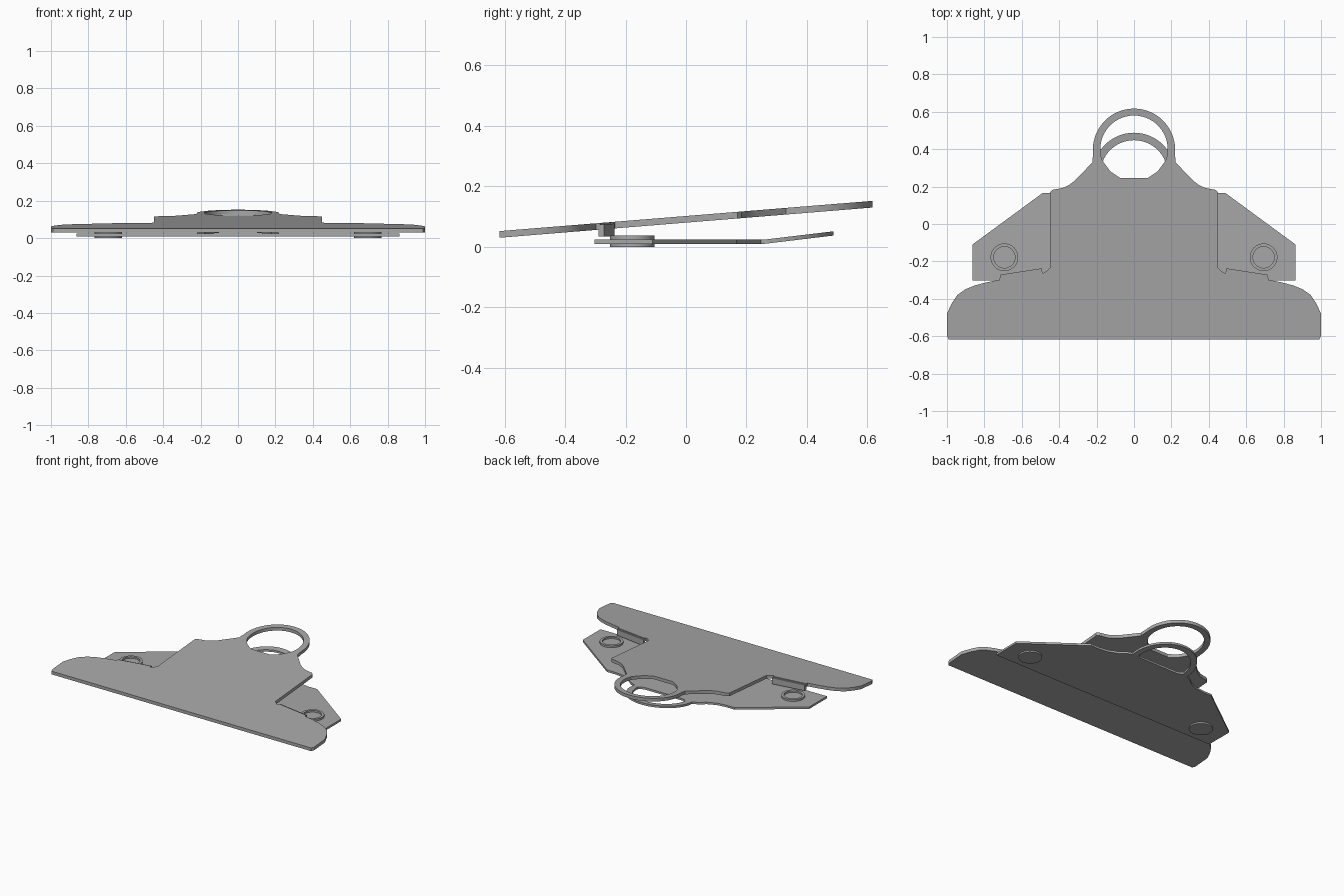
import bpy, bmesh, math

if "Cube" in bpy.data.objects:
    bpy.data.objects.remove(bpy.data.objects["Cube"])

steel = bpy.data.materials.new("dark_steel")
steel.diffuse_color = (0.39, 0.39, 0.39, 1)
steel.use_nodes = True
steel.node_tree.nodes["Principled BSDF"].inputs["Base Color"].default_value = steel.diffuse_color


def arc(cy, r, a0, a1, n):
    """Points on a circle centred on (0, cy), angles in degrees."""
    return [(r * math.cos(math.radians(a0 + (a1 - a0) * i / n)),
             cy + r * math.sin(math.radians(a0 + (a1 - a0) * i / n))) for i in range(n + 1)]


def finish(bm, name):
    """Store the half mesh as an object and mirror it across x = 0."""
    me = bpy.data.meshes.new(name)
    bm.to_mesh(me)
    bm.free()
    me.materials.append(steel)
    me.shade_smooth()
    me.set_sharp_from_angle(angle=math.radians(30))
    ob = bpy.data.objects.new(name, me)
    bpy.context.collection.objects.link(ob)
    mir = ob.modifiers.new("mirror", 'MIRROR')
    mir.use_clip = True
    return ob


def plate(name, pts, thick, height, bend=None):
    """Extrude a half outline; height(y) gives the underside level."""
    bm = bmesh.new()
    face = bm.faces.new([bm.verts.new((0 if abs(x) < 1e-6 else x, y, 0)) for x, y in pts])
    ext = bmesh.ops.extrude_face_region(bm, geom=[face])
    for v in ext["geom"]:
        if isinstance(v, bmesh.types.BMVert):
            v.co.z = thick
    bmesh.ops.recalc_face_normals(bm, faces=bm.faces)
    if bend is not None:
        bmesh.ops.bisect_plane(bm, geom=bm.verts[:] + bm.edges[:] + bm.faces[:],
                               plane_co=(0, bend, 0), plane_no=(0, 1, 0))
    # Remove the walls on the mirror plane
    inner = [f for f in bm.faces if all(abs(v.co.x) < 1e-5 for v in f.verts)]
    bmesh.ops.delete(bm, geom=inner, context='FACES')
    for v in bm.verts:
        v.co.z += height(v.co.y)
    return finish(bm, name)


def top_level(y):
    return 0.03 + (y + 0.617) * 0.081


# Upper jaw: wide lip, narrow body, shoulders and finger ring
upper = [(0, -0.617), (0.99, -0.617), (1.0, -0.6), (1.0, -0.48), (0.975, -0.425),
         (0.945, -0.38), (0.9, -0.348), (0.85, -0.328), (0.78, -0.31), (0.72, -0.298),
         (0.717, -0.284), (0.492, -0.25), (0.488, -0.263), (0.475, -0.258),
         (0.45, -0.235), (0.45, 0.17), (0.435, 0.183), (0.38, 0.193), (0.345, 0.21),
         (0.315, 0.233), (0.27, 0.28), (0.222, 0.33)]
upper += arc(0.397, 0.22, -5, 90, 16)
upper += arc(0.4, 0.18, 90, -18, 16)
upper += [(0.155, 0.32), (0.125, 0.28), (0.072, 0.245), (0, 0.245)]
plate("upper_jaw", upper, 0.022, top_level)

# Lower plate: wings for the rivets and a smaller ring bent upward
BEND = 0.26
lower = [(0, -0.302), (0.864, -0.302), (0.864, -0.11), (0.487, 0.167), (0.42, 0.167),
         (0.36, 0.175), (0.3, 0.2), (0.255, 0.235)]
lower += arc(0.268, 0.22, -5, 90, 16)
lower += arc(0.268, 0.18, 90, 0, 14)
lower += [(0.165, 0.252), (0.14, 0.245), (0, 0.245)]
plate("lower_plate", lower, 0.014, lambda y: 0.01 + max(0, y - BEND) * 0.12, BEND)

# Hinge tabs folded down from the upper jaw
bm = bmesh.new()
bot, top = [], []
for x, y in [(0.492, -0.256), (0.715, -0.29), (0.715, -0.271), (0.492, -0.237)]:
    bot.append(bm.verts.new((x, y, 0.034)))
    top.append(bm.verts.new((x, y, top_level(y) + 0.016)))
bm.faces.new(bot)
bm.faces.new(top)
for i in range(4):
    j = (i + 1) % 4
    bm.faces.new((bot[i], bot[j], top[j], top[i]))
bmesh.ops.recalc_face_normals(bm, faces=bm.faces)
finish(bm, "hinge_tabs")

# Hollow rivets with a raised rim
bm = bmesh.new()
prof = [(0, 0), (0.074, 0), (0.074, 0.037), (0.057, 0.037), (0.057, 0.026), (0, 0.026)]
verts = [bm.verts.new((0.693 + r, -0.178, z)) for r, z in prof]
edges = [bm.edges.new(p) for p in zip(verts, verts[1:])]
bmesh.ops.spin(bm, geom=verts + edges, cent=(0.693, -0.178, 0), axis=(0, 0, 1),
               angle=math.tau, steps=32)
bmesh.ops.remove_doubles(bm, verts=bm.verts, dist=1e-5)
bmesh.ops.recalc_face_normals(bm, faces=bm.faces)
finish(bm, "rivets")
